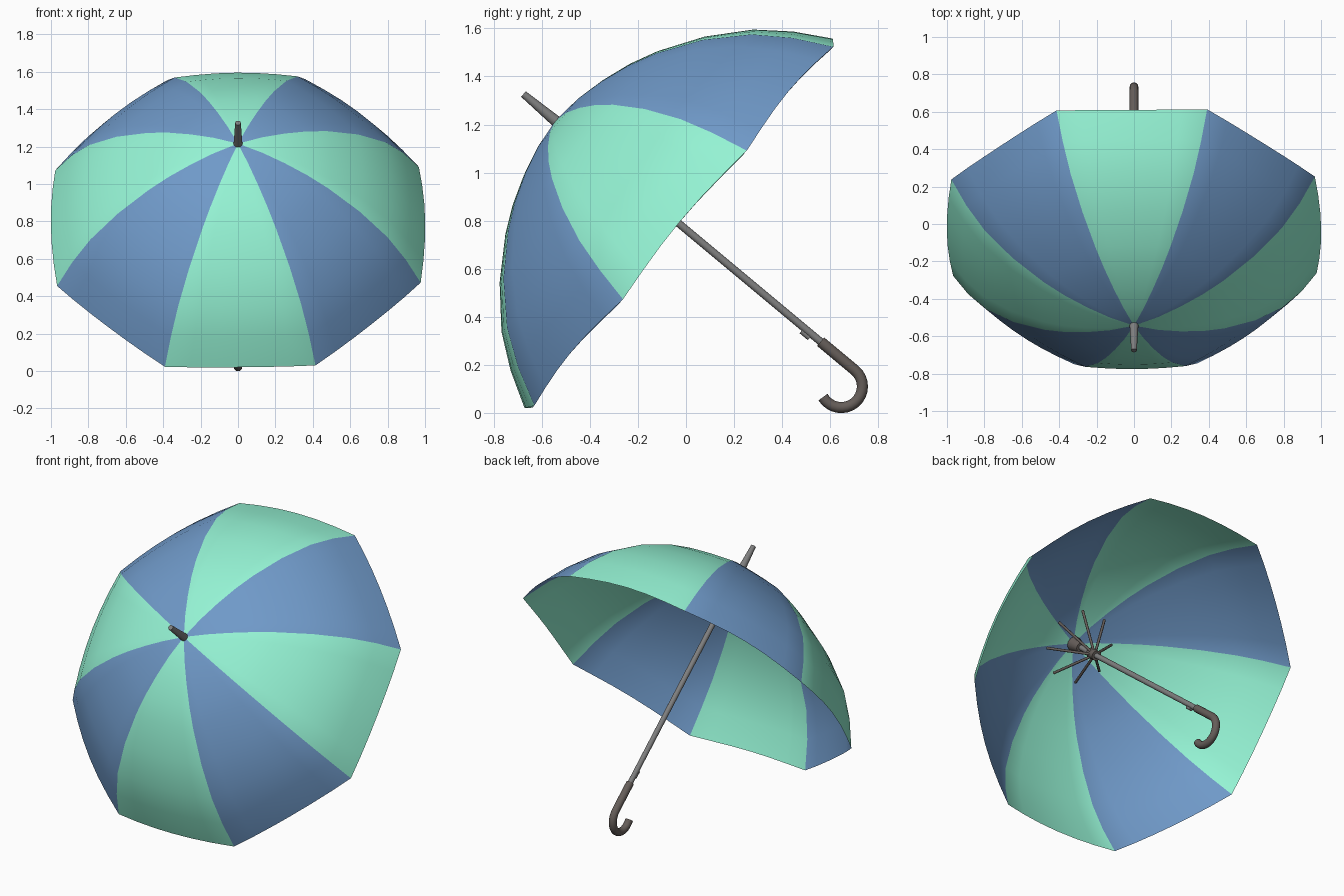
import bpy, bmesh, math
from mathutils import Matrix, Vector

if "Cube" in bpy.data.objects:
    bpy.data.objects.remove(bpy.data.objects["Cube"])

# The umbrella is built upright (local z = shaft axis, rim plane at z = 0), then leaned back
LEAN = Matrix.Translation((0, -0.012, 0.773)) @ Matrix.Rotation(math.radians(50.2), 4, 'X')


def material(name, rgb):
    m = bpy.data.materials.new(name)
    m.diffuse_color = (*rgb, 1)
    m.use_nodes = True
    m.node_tree.nodes["Principled BSDF"].inputs["Base Color"].default_value = m.diffuse_color
    return m


BLUE = material("blue_cloth", (0.16, 0.32, 0.58))
GREEN = material("green_cloth", (0.30, 0.90, 0.66))
STEEL = material("steel", (0.21, 0.21, 0.21))
DARK = material("dark_brown", (0.13, 0.11, 0.10))


def add_mesh(name, bm, mats):
    bmesh.ops.recalc_face_normals(bm, faces=bm.faces)
    me = bpy.data.meshes.new(name)
    bm.to_mesh(me)
    bm.free()
    for m in mats:
        me.materials.append(m)
    ob = bpy.data.objects.new(name, me)
    bpy.context.collection.objects.link(ob)
    ob.matrix_world = LEAN
    return ob


def tube(name, pts, radii, mat, sides=16):
    """Capped round tube through points, lying in a plane of the shaft axis."""
    pts = [Vector(p) for p in pts]
    d0 = pts[1] - pts[0]
    side = Vector((1, 0, 0)) if abs(d0.x) < 1e-6 else d0.cross(Vector((0, 0, 1))).normalized()
    bm = bmesh.new()
    rings = []
    for i, p in enumerate(pts):
        d = (pts[min(i + 1, len(pts) - 1)] - pts[max(i - 1, 0)]).normalized()
        up = d.cross(side)
        rings.append([bm.verts.new(p + radii[i] * (math.cos(a) * side + math.sin(a) * up))
                      for a in (2 * math.pi * k / sides for k in range(sides))])
    for r0, r1 in zip(rings, rings[1:]):
        for k in range(sides):
            j = (k + 1) % sides
            bm.faces.new((r0[k], r0[j], r1[j], r1[k])).smooth = True
    bm.faces.new(rings[0])
    bm.faces.new(rings[-1])
    return add_mesh(name, bm, [mat])


# Canopy: eight gores between curved ribs, slightly bulged, alternating colours
RIB = [(0.14, 0.678), (0.27, 0.648), (0.40, 0.605), (0.52, 0.55), (0.70, 0.437),
       (0.86, 0.295), (0.965, 0.155), (1.052, 0.0)]
ACROSS, TWIST, BULGE = 6, 0.012, 0.36
bm = bmesh.new()
apex = bm.verts.new((0, 0, 0.692))
rings = []
for r, h in RIB:
    ring = []
    for k in range(8 * ACROSS):
        f = (k % ACROSS) / ACROSS
        local = (f - 0.5) * math.pi / 4
        flat = math.cos(math.pi / 8) / math.cos(local)
        rad = r * (flat + BULGE * (1 - flat))
        a = TWIST - math.pi / 8 + k * math.pi / (4 * ACROSS)
        lift = 0.025 * (r / 1.052) ** 6 * math.sin(math.pi * f)
        ring.append(bm.verts.new((rad * math.cos(a), rad * math.sin(a), h + lift)))
    rings.append(ring)
n = 8 * ACROSS
for k in range(n):
    j = (k + 1) % n
    faces = [bm.faces.new((apex, rings[0][k], rings[0][j]))]
    faces += [bm.faces.new((a[k], b[k], b[j], a[j])) for a, b in zip(rings, rings[1:])]
    for f in faces:
        f.smooth = True
        f.material_index = (k // ACROSS) % 2
add_mesh("canopy", bm, [GREEN, BLUE])

# Shaft and tapered top spike
tube("shaft", [(0, 0, 0.69), (0, 0, -0.76)], [0.016, 0.016], STEEL)
tube("top_spike", [(0, 0, 0.68), (0, 0, 0.865)], [0.024, 0.015], STEEL)

# Hooked grip
C, R = (-0.088, -0.93), 0.088
hook = [(0, 0, -0.745)]
for i in range(17):
    t = math.radians(200) * i / 16
    hook.append((0, C[0] + R * math.cos(t), C[1] - R * math.sin(t)))
tube("grip", hook, [0.023] * len(hook), DARK)

# Catch button on the shaft
tube("catch_button", [(0, -0.017, -0.655), (0, -0.017, -0.70)], [0.012, 0.012], STEEL, 8)

# Hubs and the eight short stretchers under the canopy
tube("upper_hub", [(0, 0, 0.68), (0, 0, 0.60)], [0.045, 0.03], DARK)
tube("sliding_hub", [(0, 0, 0.49), (0, 0, 0.42)], [0.03, 0.03], DARK)
for i in range(8):
    a = TWIST + math.pi / 8 + i * math.pi / 4
    c, s = math.cos(a), math.sin(a)
    tube(f"stretcher_{i + 1}", [(0.015 * c, 0.015 * s, 0.455), (0.215 * c, 0.215 * s, 0.625)],
         [0.008, 0.008], DARK, 8)
